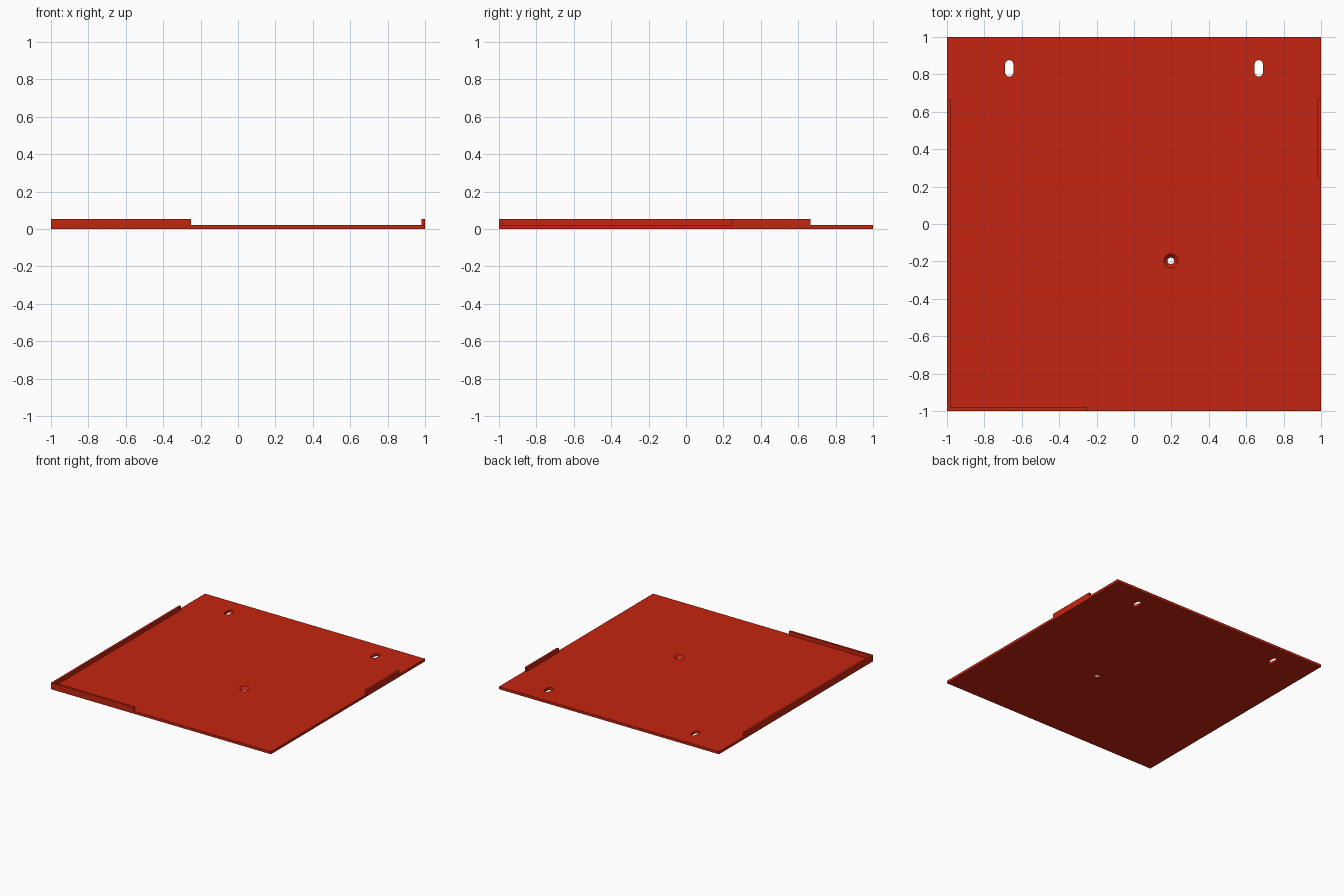
import bpy, bmesh
from math import cos, sin, pi

PLATE = 0.021    # plate thickness
TOP = 0.053      # top of the rims
RIM = 0.018      # rim thickness

if "Cube" in bpy.data.objects:
    bpy.data.objects.remove(bpy.data.objects["Cube"])

red = bpy.data.materials.new("red paint")
red.use_nodes = True
colour = (0.56, 0.018, 0.005, 1)
red.diffuse_color = colour
red.node_tree.nodes["Principled BSDF"].inputs["Base Color"].default_value = colour


def prism(name, outline, z0, z1):
    """Extrude a flat outline from z0 up to z1."""
    bm = bmesh.new()
    base = bm.faces.new([bm.verts.new((x, y, z0)) for x, y in outline])
    top = bmesh.ops.extrude_face_region(bm, geom=[base])["geom"]
    verts = [v for v in top if isinstance(v, bmesh.types.BMVert)]
    bmesh.ops.translate(bm, verts=verts, vec=(0, 0, z1 - z0))
    bmesh.ops.recalc_face_normals(bm, faces=bm.faces)
    mesh = bpy.data.meshes.new(name)
    bm.to_mesh(mesh)
    bm.free()
    mesh.materials.append(red)
    obj = bpy.data.objects.new(name, mesh)
    bpy.context.collection.objects.link(obj)
    return obj


def rect(x0, y0, x1, y1):
    return [(x0, y0), (x1, y0), (x1, y1), (x0, y1)]


def slot(cx, cy, r, half, n=12):
    """Rounded slot outline, long in y."""
    ends = []
    for side, start in ((1, 0), (-1, pi)):
        for i in range(n + 1):
            a = start + pi * i / n
            ends.append((cx + r * cos(a), cy + side * half + r * sin(a)))
    return ends


def cut(target, cutter):
    cutter.hide_render = True
    cutter.hide_viewport = True
    cutter.display_type = 'WIRE'
    mod = target.modifiers.new(cutter.name, 'BOOLEAN')
    mod.operation = 'DIFFERENCE'
    mod.solver = 'EXACT'
    mod.object = cutter


# Base plate
plate = prism("base_plate", rect(-1, -1, 1, 1), 0, PLATE)

# Corner rim along the right side and part of the front
prism("corner_rim", [(-1, -1), (-0.25, -1), (-0.25, RIM - 1), (RIM - 1, RIM - 1),
                     (RIM - 1, 0.665), (-1, 0.665)], PLATE, TOP)

# Short rim on the left side
prism("short_rim", rect(1 - RIM, 0.245, 1, 0.665), PLATE, TOP)

# Mounting slots near the back
for side, label in ((-1, "right"), (1, "left")):
    cut(plate, prism(label + "_slot_cutter", slot(side * 0.667, 0.832, 0.022, 0.022),
                     -0.02, 0.05))

# Countersunk screw hole, with the cone running past both faces
bpy.ops.mesh.primitive_cone_add(vertices=32, radius1=0.0085, radius2=0.0465,
                                depth=PLATE + 0.02, location=(0.197, -0.197, PLATE / 2))
cone = bpy.context.object
cone.name = "screw_hole_cutter"
cone.data.materials.append(red)
cut(plate, cone)
